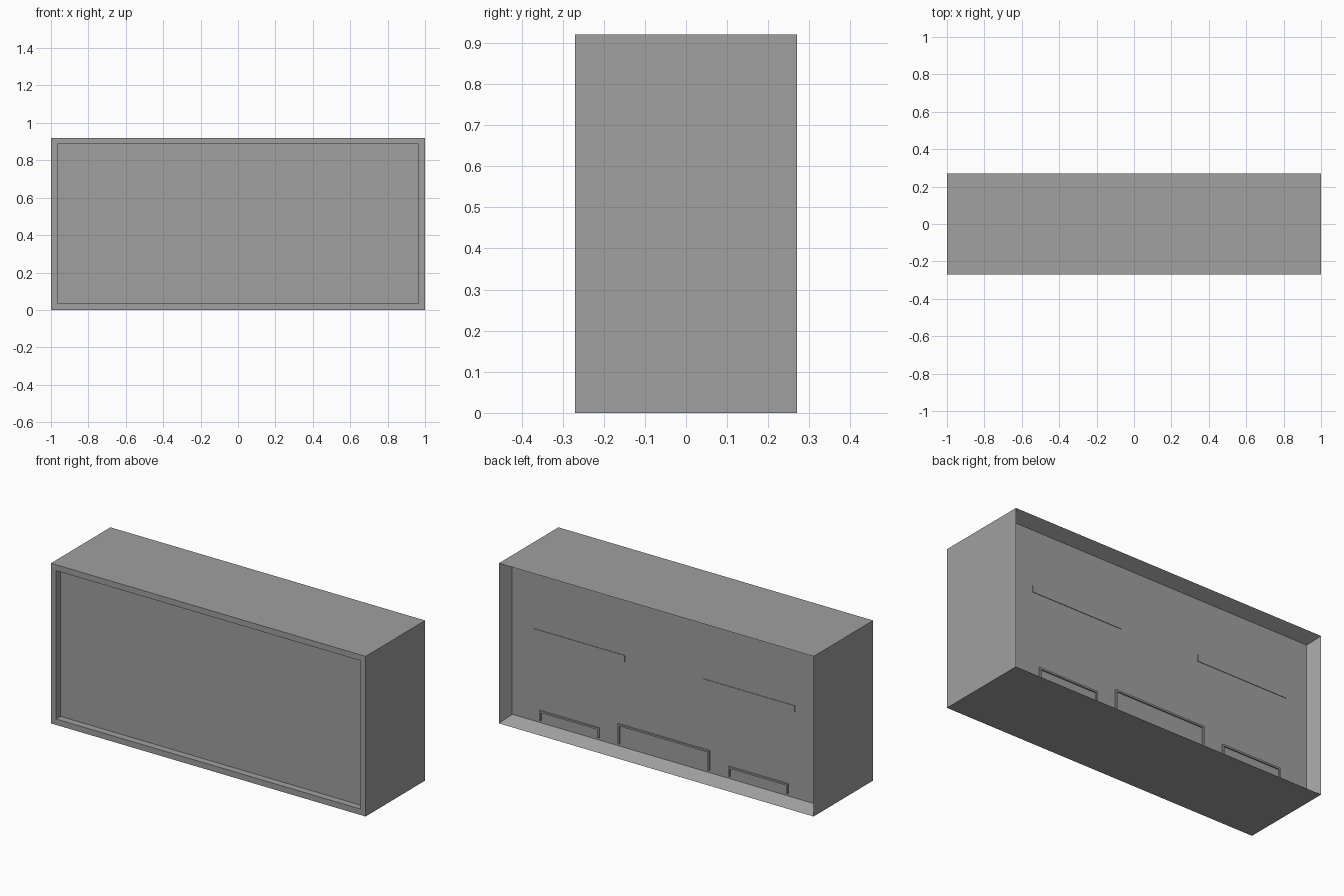
import bpy
import bmesh
from mathutils import Vector

W, D, H = 2.0, 0.54, 0.92      # overall size
RIM = 0.048                    # border width around both recesses
FRONT_DEPTH, BACK_DEPTH = 0.04, 0.072
PANEL_Y = D / 2 - BACK_DEPTH   # plane of the sunken rear panel

old = bpy.data.objects.get("Cube")
if old:
    bpy.data.objects.remove(old, do_unlink=True)

grey = bpy.data.materials.new("plain grey")
grey.use_nodes = True
grey.diffuse_color = (0.35, 0.35, 0.35, 1)
bsdf = next(n for n in grey.node_tree.nodes if n.type == 'BSDF_PRINCIPLED')
bsdf.inputs["Base Color"].default_value = grey.diffuse_color


def finish(name, bm):
    bmesh.ops.recalc_face_normals(bm, faces=bm.faces)
    mesh = bpy.data.meshes.new(name)
    bm.to_mesh(mesh)
    bm.free()
    mesh.materials.append(grey)
    obj = bpy.data.objects.new(name, mesh)
    bpy.context.collection.objects.link(obj)
    return obj


def raised_shape(name, outline, height):
    """Extrude an x-z outline outward from the rear panel."""
    bm = bmesh.new()
    face = bm.faces.new([bm.verts.new((x, PANEL_Y - 0.001, z)) for x, z in outline])
    ext = bmesh.ops.extrude_face_region(bm, geom=[face])
    verts = [v for v in ext["geom"] if isinstance(v, bmesh.types.BMVert)]
    bmesh.ops.translate(bm, verts=verts, vec=(0, height + 0.001, 0))
    return finish(name, bm)


# Casing: box with a straight front recess and a sloped rear recess
bm = bmesh.new()
bmesh.ops.create_cube(bm, size=1)
bmesh.ops.scale(bm, vec=(W, D, H), verts=bm.verts)
bmesh.ops.translate(bm, vec=(0, 0, H / 2), verts=bm.verts)
bm.normal_update()
front = min(bm.faces, key=lambda f: f.calc_center_median().y)
back = max(bm.faces, key=lambda f: f.calc_center_median().y)
bmesh.ops.inset_individual(bm, faces=[front], thickness=RIM)
ext = bmesh.ops.extrude_discrete_faces(bm, faces=[front])
screen = ext["faces"][0]
bmesh.ops.translate(bm, verts=screen.verts, vec=Vector((0, FRONT_DEPTH, 0)))
bmesh.ops.inset_individual(bm, faces=[back], thickness=RIM)
bmesh.ops.translate(bm, verts=back.verts, vec=Vector((0, -BACK_DEPTH, 0)))
finish("casing", bm)

# Long vent strips on the rear panel
for side, label in ((1, "left"), (-1, "right")):
    x0, x1 = side * 0.25, side * 0.83
    raised_shape(label + "_vent_strip",
                 [(x0, 0.527), (x1, 0.527), (x1, 0.564), (x0, 0.564)], 0.003)

# Thin arched rims standing on the lower edge of the rear panel
T = 0.01
for label, centre, half, top in (("left", 0.6, 0.19, 0.105),
                                 ("middle", 0, 0.29, 0.162),
                                 ("right", -0.6, 0.19, 0.105)):
    a, b = centre - half, centre + half
    raised_shape(label + "_socket_rim",
                 [(a, RIM), (a, top), (b, top), (b, RIM),
                  (b - T, RIM), (b - T, top - T), (a + T, top - T), (a + T, RIM)],
                 0.008)
